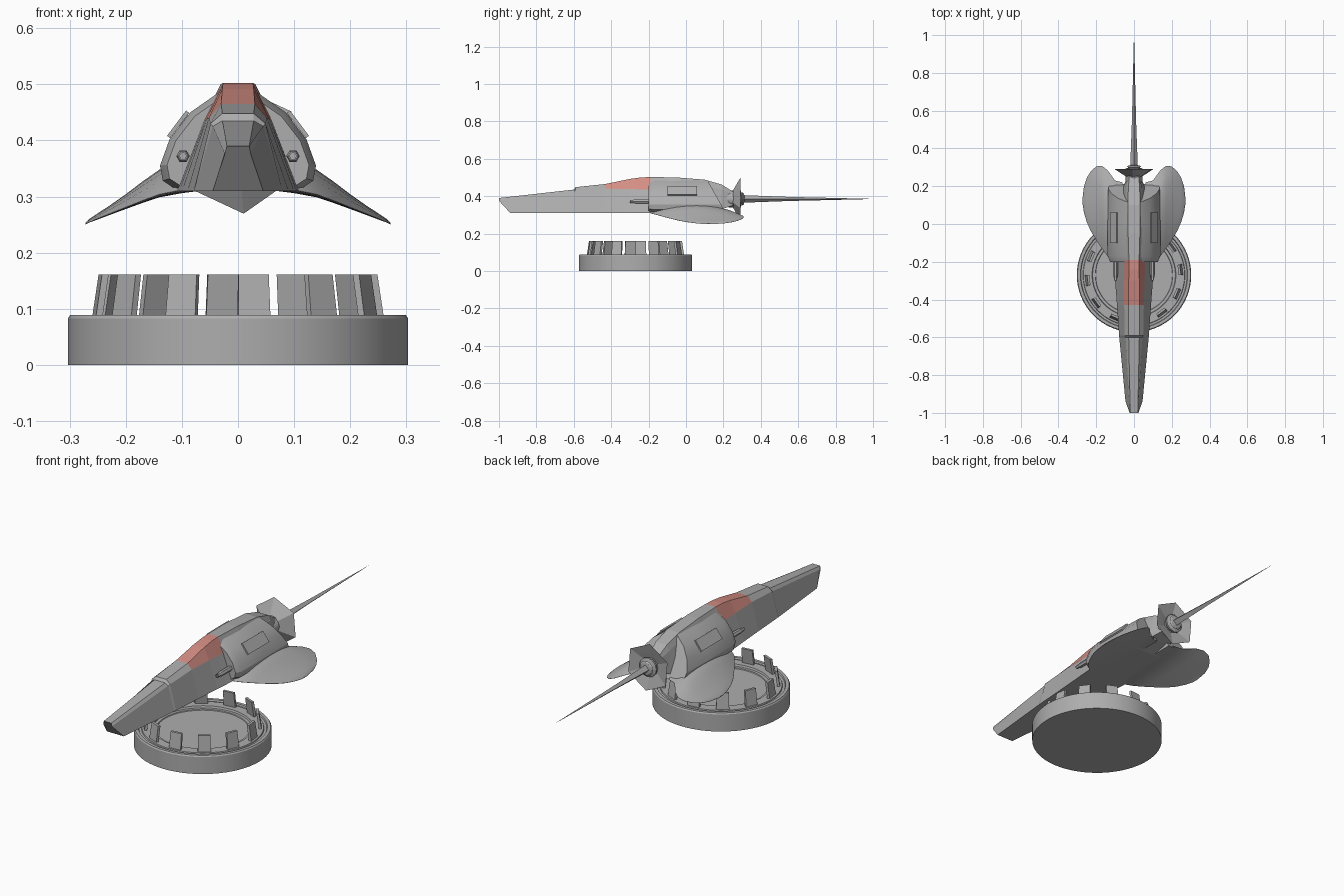
import bpy, bmesh, math
from mathutils import Vector, Matrix

if "Cube" in bpy.data.objects:
    bpy.data.objects.remove(bpy.data.objects["Cube"])


def material(name, rgb):
    m = bpy.data.materials.new(name)
    m.diffuse_color = (*rgb, 1)
    m.use_nodes = True
    m.node_tree.nodes["Principled BSDF"].inputs["Base Color"].default_value = m.diffuse_color
    return m


GREY = material("hull_grey", (0.42, 0.42, 0.42))
RED = material("canopy_red", (0.66, 0.27, 0.23))


def finish(bm, name, smooth=None):
    bmesh.ops.remove_doubles(bm, verts=bm.verts, dist=1e-5)
    bmesh.ops.recalc_face_normals(bm, faces=bm.faces)
    me = bpy.data.meshes.new(name)
    bm.to_mesh(me)
    bm.free()
    ob = bpy.data.objects.new(name, me)
    bpy.context.collection.objects.link(ob)
    me.materials.append(GREY)
    me.materials.append(RED)
    if smooth:
        bpy.ops.object.select_all(action='DESELECT')
        ob.select_set(True)
        bpy.context.view_layer.objects.active = ob
        bpy.ops.object.shade_smooth_by_angle(angle=math.radians(smooth))
    return ob


def loft(rings, caps=True):
    """Skin a list of closed rings; returns the bmesh and faces[section][strip]."""
    bm = bmesh.new()
    vs = [[bm.verts.new(p) for p in r] for r in rings]
    n = len(vs[0])
    faces = [[bm.faces.new((a[i], a[(i + 1) % n], b[(i + 1) % n], b[i]))
              for i in range(n)] for a, b in zip(vs, vs[1:])]
    if caps:
        bm.faces.new(vs[0])
        bm.faces.new(vs[-1])
    return bm, faces


def lathe(profile, sides, centre, axis, turn=0.0):
    """Revolve (radius, height) pairs about z or y."""
    rings = []
    for r, h in profile:
        ring = []
        for i in range(sides):
            a = turn + 2 * math.pi * i / sides
            c, s = r * math.cos(a), r * math.sin(a)
            ring.append(Vector(centre) + Vector((c, s, h) if axis == 'z' else (c, h, s)))
        rings.append(ring)
    return loft(rings)[0]


# Fuselage: y, lower y, then half width and height of top, shoulder and bottom
sections = [
    (-1.0, -.94, .020, .390, .023, .375, .045, .31),
    (-.60, -.60, .028, .435, .045, .425, .078, .31),
    (-.59, -.59, .028, .448, .049, .430, .079, .31),
    (-.43, -.43, .030, .465, .052, .440, .090, .31),
    (-.30, -.30, .028, .492, .056, .438, .100, .31),
    (-.24, -.24, .027, .500, .058, .436, .105, .31),
    (-.19, -.19, .027, .502, .060, .436, .108, .31),
    (-.05, -.05, .031, .500, .050, .462, .105, .31),
    (.10, .10, .032, .488, .045, .460, .090, .31),
    (.19, .19, .030, .462, .042, .435, .060, .33),
    (.25, .25, .025, .425, .030, .410, .035, .35),
]
rings = []
for y, yb, tw, tz, mw, mz, bw, bz in sections:
    half = [(tw, y, tz), (mw, y, mz), (bw, yb, bz)]
    rings.append(half + [(-x, b, z) for x, b, z in reversed(half)])
bm, faces = loft(rings)
# Canopy panes: inset faces along the top and upper sides of the cockpit
panes = [faces[k][s] for k in (3, 4, 5) for s in (0, 4, 5)]
bmesh.ops.inset_individual(bm, faces=panes, thickness=.0035)
for f in panes:
    f.material_index = 1
finish(bm, "fuselage")

# Engine shoulder cross-section (x, z), from spine round to belly
shoulder = [(.035, .485), (.085, .450), (.122, .402), (.139, .355),
            (.134, .328), (.108, .311), (.035, .311)]


def shoulder_ring(y, scale, shear):
    return [(x * scale, y + shear * (.46 - z), .37 + (z - .37) * scale) for x, z in shoulder]


# Wing stations: x, leading y, trailing y, lower z, thickness
stations = [
    (.060, -.20, .22, .315, .040), (.100, -.20, .23, .311, .050),
    (.140, -.17, .285, .303, .044), (.170, -.13, .308, .292, .034),
    (.200, -.085, .305, .280, .023), (.230, -.035, .277, .268, .014),
    (.250, .01, .245, .260, .009), (.265, .06, .20, .254, .005),
    (.272, .105, .14, .250, .002),
]
CHORD = 8

for side, tag in ((1, "right"), (-1, "left")):
    def flip(p):
        return (p[0] * side, p[1], p[2])

    # Engine shoulder with a slanted rear end
    body = [shoulder_ring(-.20, .91, 0), shoulder_ring(-.17, 1, 0),
            shoulder_ring(.02, 1, 0), shoulder_ring(.13, .98, .55)]
    finish(loft([[flip(p) for p in r] for r in body])[0], "shoulder_" + tag, 25)

    # Drooping rounded wing with a lens-shaped section
    rings = []
    for x, y0, y1, z, t in stations:
        up, low = [], []
        for i in range(CHORD + 1):
            u = i / CHORD
            y = y0 + (y1 - y0) * u
            bulge = math.sin(math.pi * u) ** .7 if 0 < i < CHORD else 0
            up.append((x, y, z + t * bulge + .001))
            low.append((x, y, z - .1 * t * bulge))
        rings.append([flip(p) for p in up + low[::-1]])
    finish(loft(rings)[0], "wing_" + tag, 35)

    # Raised access panel lying on the upper shoulder facet
    a, b = Vector((.087, 0, .449)), Vector((.121, 0, .404))
    out = Vector((.045, 0, .034)).normalized() * .007
    quad = []
    for y in (-.10, .06):
        quad.append([a + Vector((0, y, 0)), b + Vector((0, y, 0)),
                     b + out + Vector((0, y, 0)), a + out + Vector((0, y, 0))])
    finish(loft([[flip(p) for p in r] for r in quad])[0], "access_panel_" + tag)

    # Gun barrel with a hollow muzzle
    barrel = [(.010, .14), (.010, .04), (.007, .03), (.007, 0), (.011, -.002),
              (.011, .02), (.011, -.002), (.006, -.002), (.006, .02)]
    barrel = [(.012, .14), (.012, .03), (.009, .015), (.009, 0), (.006, 0), (.006, .012)]
    finish(lathe(barrel, 6, (.098 * side, -.30, .372), 'y'), "gun_barrel_" + tag)

# Engine: core, hexagonal flared nozzle, rings and long tail spike
AXIS = (0, 0, .385)
finish(lathe([(.03, .19), (.045, .23), (.045, .27), (.03, .28)], 12, AXIS, 'y'),
       "engine_core", 30)
finish(lathe([(.035, .245), (.075, .268), (.116, .292), (.070, .280), (.035, .270)],
             6, AXIS, 'y', math.radians(35)), "exhaust_petals")
finish(lathe([(.03, .265), (.046, .285), (.046, .293), (.030, .298), (.036, .303),
              (.030, .309), (.015, .312)], 12, AXIS, 'y'), "nozzle_rings")
finish(lathe([(.021, .28), (.011, .55), (.0004, 1.0)], 4, AXIS, 'y'), "tail_spike")

# Round stand with a raised rim and sunken floor
STAND = (0, -.27, 0)
stand = [(.303, 0), (.303, .083), (.299, .089), (.284, .089), (.281, .082), (.270, .082),
         (.268, .087), (.222, .087), (.219, .078), (.205, .078), (.203, .074)]
finish(lathe(stand, 64, STAND, 'z'), "stand_base", 30)

# Twelve upright tabs leaning inward around the stand
bm = bmesh.new()
for i in range(12):
    turn = Matrix.Rotation(math.radians(6.5 + 30 * i), 4, 'Z')
    place = Matrix.Translation(STAND) @ turn
    vs = bmesh.ops.create_cube(bm, size=1)["verts"]
    for v in vs:
        top = v.co.z > 0
        r = (.247 if top else .259) - (.012 if v.co.y > 0 else 0)
        half = .027 if top else .029
        v.co = place @ Vector((math.copysign(half, v.co.x), -r, .161 if top else .08))
finish(bm, "stand_tabs")
